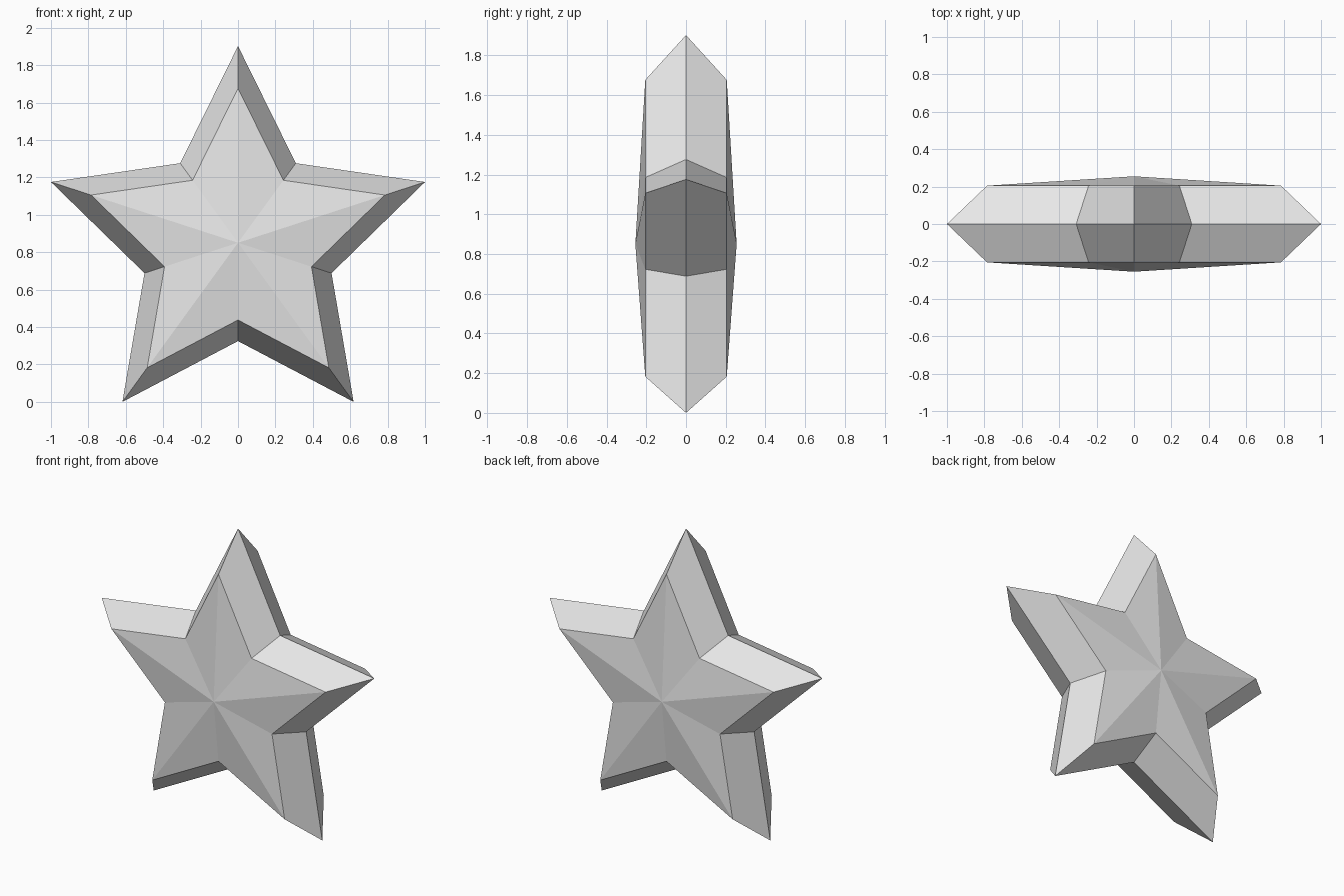
import bpy
import bmesh
from math import sin, cos, pi

cube = bpy.data.objects.get("Cube")
if cube:
    bpy.data.objects.remove(cube, do_unlink=True)

POINTS = 5
RADIUS = 1 / cos(pi / 10)           # tip radius giving a width of 2
CENTRE_Z = RADIUS * cos(pi / 5)     # lower tips rest on the ground
FACE_RADIUS = 0.826
FACE_Y = 0.205
PEAK_Y = 0.255

# Single plain grey
grey = bpy.data.materials.new("plain_grey")
grey.use_nodes = True
colour = (0.8, 0.8, 0.8, 1)
grey.diffuse_color = colour
grey.node_tree.nodes["Principled BSDF"].inputs["Base Color"].default_value = colour

bm = bmesh.new()


def star_ring(radius, y):
    """Star outline with valleys at half the tip radius."""
    ring = []
    for i in range(2 * POINTS):
        r = radius if i % 2 == 0 else radius / 2
        a = i * pi / POINTS
        ring.append(bm.verts.new((r * sin(a), y, CENTRE_Z + r * cos(a))))
    return ring


# Widest outline, then a bevel and a shallow faceted peak on each side
rim = star_ring(RADIUS, 0)
for side in (-1, 1):
    face = star_ring(FACE_RADIUS, side * FACE_Y)
    peak = bm.verts.new((0, side * PEAK_Y, CENTRE_Z))
    for i in range(2 * POINTS):
        j = (i + 1) % (2 * POINTS)
        bm.faces.new((rim[i], rim[j], face[j], face[i]))
        bm.faces.new((face[i], face[j], peak))

bmesh.ops.recalc_face_normals(bm, faces=bm.faces)
mesh = bpy.data.meshes.new("star")
bm.to_mesh(mesh)
bm.free()
mesh.materials.append(grey)
star = bpy.data.objects.new("star", mesh)
bpy.context.collection.objects.link(star)
